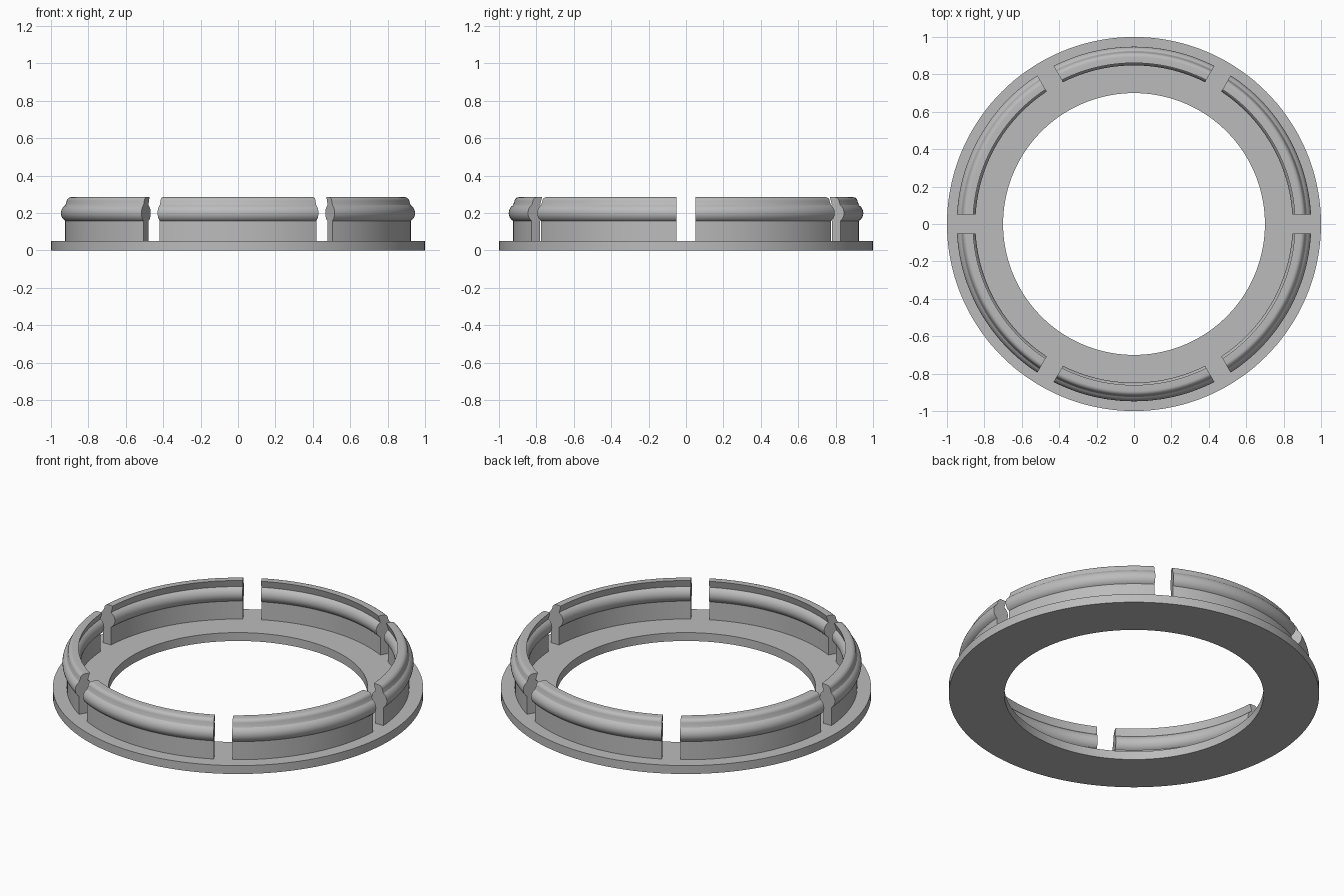
import bpy, bmesh, math

cube = bpy.data.objects.get("Cube")
if cube:
    bpy.data.objects.remove(cube, do_unlink=True)

grey = bpy.data.materials.new("plain grey")
grey.use_nodes = True
colour = (0.5, 0.5, 0.5, 1)
grey.diffuse_color = colour
grey.node_tree.nodes["Principled BSDF"].inputs["Base Color"].default_value = colour

GAP = 0.05  # half width of the slots between clips


def sweep(name, profile, steps, angle_range, closed):
    """Sweep a closed (radius, z) profile around the z axis."""
    bm = bmesh.new()
    rows = []
    for i in range(steps if closed else steps + 1):
        row = []
        for r, z in profile:
            start, end = angle_range(r)
            a = start + (end - start) * i / steps
            row.append(bm.verts.new((r * math.cos(a), r * math.sin(a), z)))
        rows.append(row)
    n = len(profile)
    for i in range(steps):
        a, b = rows[i], rows[(i + 1) % len(rows)]
        for j in range(n):
            k = (j + 1) % n
            bm.faces.new((a[j], b[j], b[k], a[k]))
    if not closed:
        bm.faces.new(rows[0])
        bm.faces.new(rows[-1])
    bmesh.ops.recalc_face_normals(bm, faces=bm.faces)
    mesh = bpy.data.meshes.new(name)
    bm.to_mesh(mesh)
    bm.free()
    mesh.materials.append(grey)
    ob = bpy.data.objects.new(name, mesh)
    bpy.context.collection.objects.link(ob)
    bpy.ops.object.select_all(action="DESELECT")
    ob.select_set(True)
    bpy.context.view_layer.objects.active = ob
    bpy.ops.object.shade_smooth_by_angle(angle=math.radians(30))
    return ob


def arc(cr, cz, rad, start, end, count):
    """Points along an arc in the (radius, z) plane, angles in degrees."""
    angles = [math.radians(start + (end - start) * i / count) for i in range(count + 1)]
    return [(cr + rad * math.cos(a), cz + rad * math.sin(a)) for a in angles]


# Flat base ring
sweep("base_ring", [(0.7, 0), (1, 0), (1, 0.05), (0.7, 0.05)],
      144, lambda r: (0, math.tau), True)

# Clip section: straight wall, round bead on both sides, inward leaning lip
clip = [(0.873, 0.045), (0.925, 0.045)]
clip += arc(0.898, 0.2, 0.05, -57, 57, 12)
clip += arc(0.893, 0.26, 0.025, 0, 90, 6)
clip += [(0.861, 0.285)]
clip += arc(0.898, 0.2, 0.05, 120, 240, 12)

# Six clips separated by parallel sided slots
for s in range(6):
    def span(r, s=s):
        trim = math.asin(GAP / r)
        return s * math.pi / 3 + trim, (s + 1) * math.pi / 3 - trim
    sweep(f"clip_{s + 1}", clip, 24, span, False)
